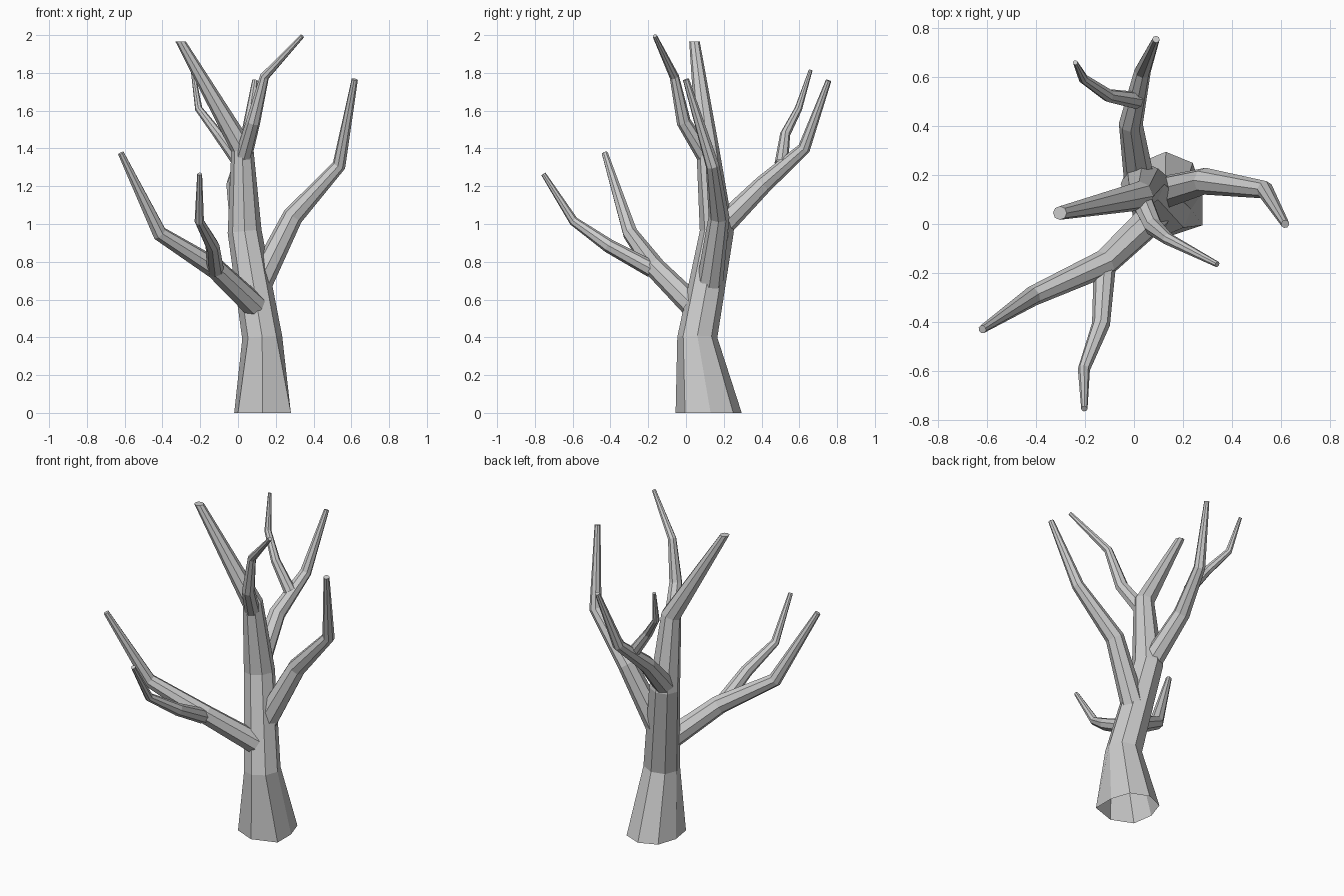
import bpy
import bmesh
from math import cos, sin, tau
from mathutils import Vector

if "Cube" in bpy.data.objects:
    bpy.data.objects.remove(bpy.data.objects["Cube"])

UP = Vector((0, 0, 1))


def limb(name, path, sides=8, base_ring=None, flat_end=False):
    """Tapered faceted tube along (x, y, z, radius) stations, capped at the tip, open at the base."""
    pts = [Vector(p[:3]) for p in path]
    dirs = [(b - a).normalized() for a, b in zip(pts, pts[1:])]
    tangents = [dirs[0]] + [(a + b).normalized() for a, b in zip(dirs, dirs[1:])] + [dirs[-1]]
    if base_ring:
        tangents[0] = UP
    if flat_end:
        tangents[-1] = UP
    # carry one reference direction along the path so the tube does not twist
    ref = Vector((1, 0, 0)) if abs(tangents[0].x) < 0.7 else Vector((0, 1, 0))
    bm = bmesh.new()
    rings = []
    for i, (p, t) in enumerate(zip(pts, tangents)):
        ref = (ref - t * ref.dot(t)).normalized()
        side = t.cross(ref)
        if i == 0 and base_ring:
            ring = [bm.verts.new((x, y, 0)) for x, y in base_ring]
        else:
            ring = [bm.verts.new(p + path[i][3] * (cos(tau * k / sides) * ref + sin(tau * k / sides) * side))
                    for k in range(sides)]
        rings.append(ring)
    for lo, hi in zip(rings, rings[1:]):
        for k in range(sides):
            n = (k + 1) % sides
            bm.faces.new((lo[k], lo[n], hi[n], hi[k]))
    bm.faces.new(rings[-1])
    mesh = bpy.data.meshes.new(name)
    bm.to_mesh(mesh)
    bm.free()
    obj = bpy.data.objects.new(name, mesh)
    bpy.context.collection.objects.link(obj)
    return obj


# Trunk with a flared, slightly uneven foot, leaning into the top left bough
foot = [(0.28, 0.13), (0.24, 0.25), (0.13, 0.295), (0.02, 0.25),
        (-0.02, 0.13), (0.0, 0.0), (0.13, -0.055), (0.28, -0.005)]
limb("trunk", [(0.13, 0.12, 0, 0.17), (0.128, 0.06, 0.4, 0.106), (0.035, 0.163, 0.96, 0.09),
               (0.022, 0.115, 1.40, 0.06), (-0.303, 0.045, 1.965, 0.028)],
     base_ring=foot, flat_end=True)

# Main branches
limb("right_branch", [(0.11, 0.125, 0.68, 0.07), (0.29, 0.175, 1.04, 0.055),
                      (0.535, 0.14, 1.31, 0.036), (0.618, 0.0, 1.765, 0.017)])
limb("front_left_branch", [(0.09, 0.04, 0.565, 0.066), (-0.12, -0.16, 0.765, 0.056),
                           (-0.415, -0.295, 0.95, 0.041), (-0.62, -0.43, 1.375, 0.017)])
limb("back_branch", [(0.02, 0.19, 0.99, 0.062), (-0.013, 0.41, 1.21, 0.049),
                     (0.035, 0.625, 1.40, 0.034), (0.09, 0.755, 1.76, 0.015)])
limb("top_branch", [(0.03, 0.10, 1.36, 0.045), (0.08, -0.012, 1.54, 0.038),
                    (0.14, -0.062, 1.78, 0.025), (0.34, -0.165, 1.995, 0.012)])

# Side twigs
limb("front_twig", [(-0.12, -0.18, 0.76, 0.045), (-0.135, -0.41, 0.885, 0.037),
                    (-0.205, -0.595, 1.015, 0.025), (-0.203, -0.755, 1.265, 0.013)])
limb("back_twig", [(0.01, 0.505, 1.32, 0.036), (-0.105, 0.525, 1.475, 0.027),
                   (-0.208, 0.595, 1.61, 0.02), (-0.24, 0.66, 1.815, 0.01)])
